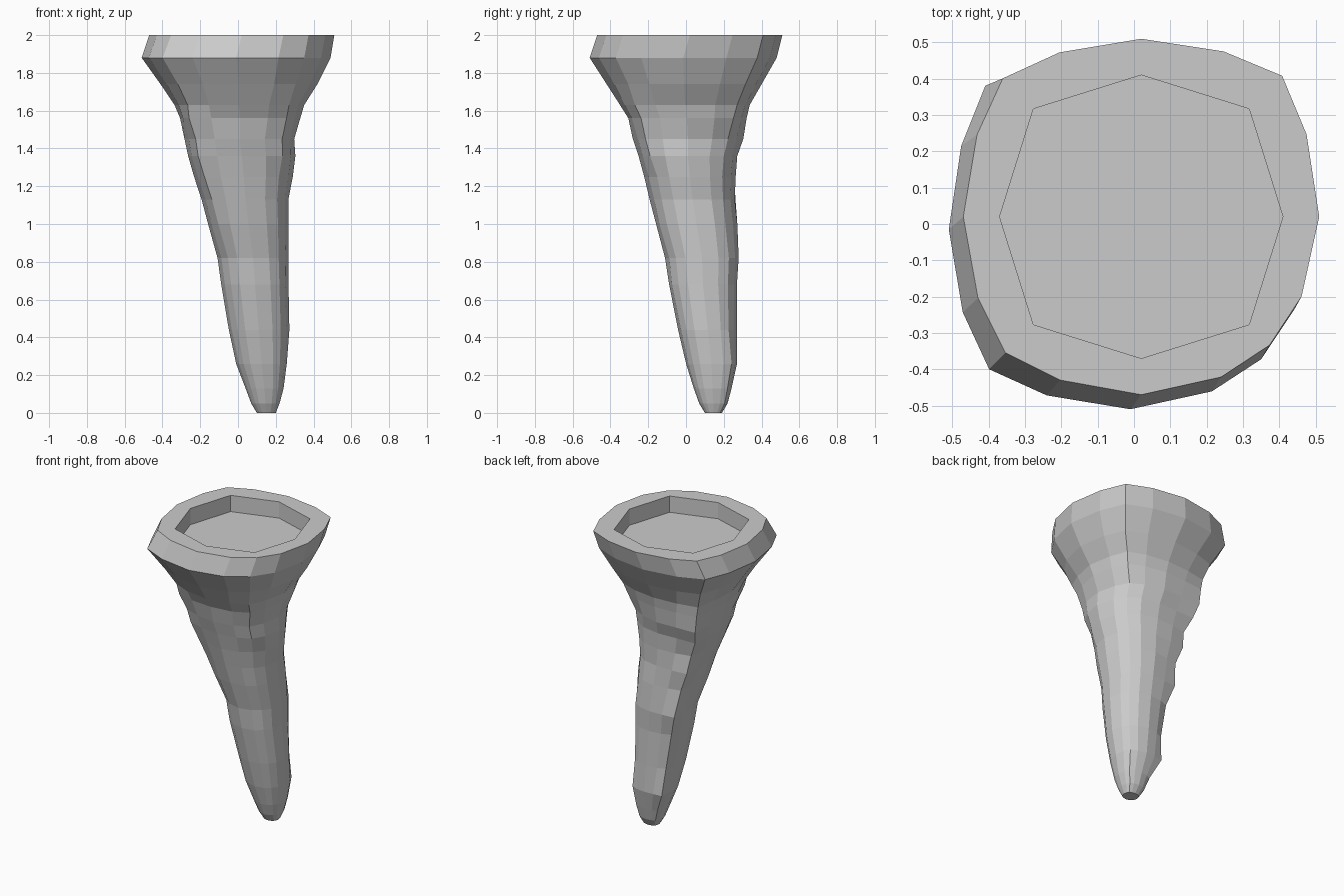
import bpy
import bmesh
import math
import random

random.seed(4)
SIDES = 16

cube = bpy.data.objects.get("Cube")
if cube:
    bpy.data.objects.remove(cube, do_unlink=True)

# Single stone colour
stone = bpy.data.materials.new("stone_grey")
stone.use_nodes = True
colour = (0.6, 0.6, 0.6, 1.0)
stone.diffuse_color = colour
stone.node_tree.nodes["Principled BSDF"].inputs["Base Color"].default_value = colour

# Cross-sections: height, x min, x max, y min, y max, back ridge, front ridge
SECTIONS = [
    (0, .1, .2, .1, .19, 1.1, 1),
    (.05, .07, .22, .07, .22, 1.1, 1),
    (.13, .04, .24, .04, .24, 1.12, 1),
    (.26, -.01, .26, 0, .27, 1.3, 1),
    (.44, -.05, .27, -.04, .27, 1.12, 1),
    (.68, -.09, .27, -.09, .27, 1.15, 1),
    (.82, -.11, .27, -.11, .28, 1.33, 1),
    (1, -.16, .27, -.16, .27, 1.2, 1.06),
    (1.13, -.19, .27, -.19, .26, 1.37, 1.08),
    (1.25, -.23, .29, -.22, .26, 1.26, 1.12),
    (1.36, -.26, .3, -.25, .27, 1.36, 1.18),
    (1.45, -.28, .3, -.28, .3, 1.38, 1.13),
    (1.56, -.31, .33, -.31, .32, 1.3, 1.18),
    (1.63, -.34, .35, -.35, .34, 1.23, 1.1),
    (1.74, -.41, .42, -.42, .4, 1.16, 1.1),
    (1.88, -.51, .49, -.51, .48, 1.13, 1.1),
    (2, -.47, .51, -.47, .51, 1.1, 1.08),
]


def bulge(angle, corner, amount):
    """Widen the ring near one diagonal, fading out to either side."""
    gap = abs((angle - math.radians(corner) + math.pi) % math.tau - math.pi)
    return (amount - 1) * max(0, 1 - gap / math.radians(27))


def add_ring(bm, section, jitter):
    z, left, right, front, back, back_ridge, front_ridge = section
    # The left-hand diagonals swell only near the head and the tip
    back_left = 1.02 if .4 < z < 1.5 else 1.12
    front_left = 1.08 if 1.3 < z < 1.7 else 1.02
    verts = []
    for i in range(SIDES):
        # Points between axis and diagonal sit closer to the diagonal
        a = math.tau * i / SIDES + math.radians((0, 4, 0, -4)[i % 4])
        m = 1 + bulge(a, 135, back_ridge) + bulge(a, 225, front_ridge)
        m += bulge(a, 45, back_left) + bulge(a, 315, front_left)
        m += random.uniform(-jitter, jitter)
        x = (left + right) / 2 + (right - left) / 2 * m * math.cos(a)
        y = (front + back) / 2 + (back - front) / 2 * m * math.sin(a)
        verts.append(bm.verts.new((x, y, z)))
    return verts


def add_octagon(bm, z):
    verts = []
    for i in range(8):
        a = math.tau * i / 8
        radius = .42 if i % 2 else .39
        verts.append(bm.verts.new((.02 + radius * math.cos(a),
                                   .02 + radius * math.sin(a), z)))
    return verts


def bridge(bm, low, high):
    n = len(low)
    for i in range(n):
        j = (i + 1) % n
        bm.faces.new((low[i], low[j], high[j], high[i]))


# Tapering, leaning spike with a flared head
bm = bmesh.new()
rings = [add_ring(bm, s, .015 if .1 < s[0] < 1.7 else 0) for s in SECTIONS]
for low, high in zip(rings, rings[1:]):
    bridge(bm, low, high)
bm.faces.new(rings[0][::-1])

# Flat rim around the eight-sided recess
outer = rings[-1]
lip = add_octagon(bm, 2)
floor = add_octagon(bm, 1.89)
for i in range(8):
    j = (i + 1) % 8
    bm.faces.new((outer[2 * i], outer[2 * i + 1], outer[2 * j], lip[j], lip[i]))
bridge(bm, lip, floor)
bm.faces.new(floor)
bmesh.ops.recalc_face_normals(bm, faces=bm.faces)

mesh = bpy.data.meshes.new("stone_spike")
bm.to_mesh(mesh)
bm.free()
mesh.materials.append(stone)
spike = bpy.data.objects.new("stone_spike", mesh)
bpy.context.collection.objects.link(spike)
